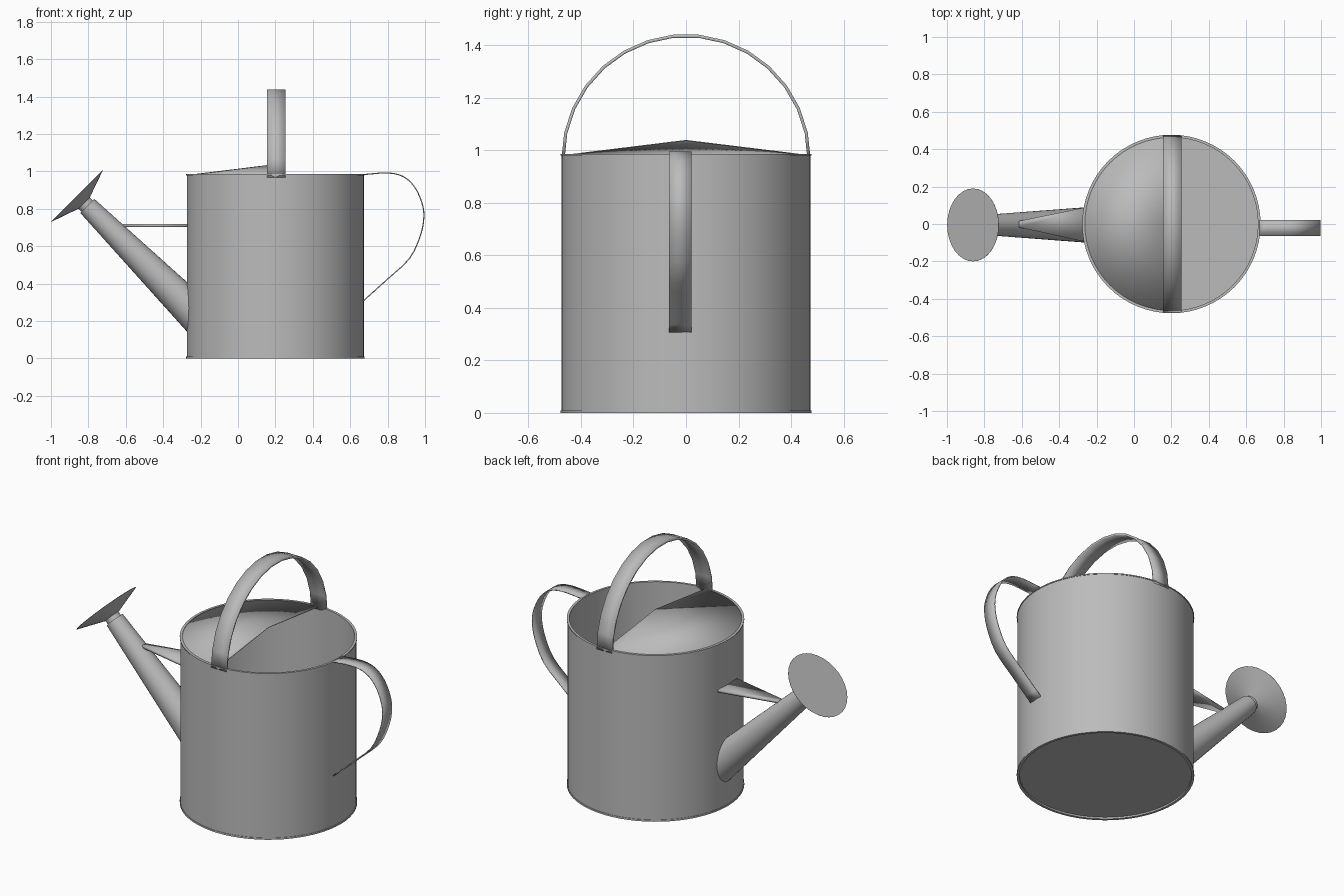
import bpy, math
from math import cos, sin, pi
from mathutils import Vector, Matrix

cube = bpy.data.objects.get("Cube")
if cube:
    bpy.data.objects.remove(cube, do_unlink=True)

metal = bpy.data.materials.new("galvanised_grey")
metal.use_nodes = True
grey = (0.5, 0.5, 0.5, 1)
metal.diffuse_color = grey
metal.node_tree.nodes["Principled BSDF"].inputs["Base Color"].default_value = grey

CX, RADIUS, TOP = 0.2, 0.475, 0.985


def add_part(name, verts, faces, thickness=0.0):
    """Make a smooth metal object, optionally thickened from a sheet."""
    mesh = bpy.data.meshes.new(name)
    mesh.from_pydata([tuple(v) for v in verts], [], faces)
    mesh.validate()
    mesh.materials.append(metal)
    obj = bpy.data.objects.new(name, mesh)
    bpy.context.collection.objects.link(obj)
    if thickness:
        mod = obj.modifiers.new("sheet", "SOLIDIFY")
        mod.thickness, mod.offset = thickness, 0
    bpy.ops.object.select_all(action="DESELECT")
    obj.select_set(True)
    bpy.context.view_layer.objects.active = obj
    bpy.ops.object.shade_smooth_by_angle(angle=math.radians(30))
    return obj


def lathe(profile, place, sides, start=0.0, sweep=2 * pi):
    """Revolve (radius, height) points; points on the axis become fans."""
    full = sweep > 6.28
    columns = sides if full else sides + 1
    verts, rows, faces = [], [], []
    for r, h in profile:
        first, count = len(verts), (columns if r > 0 else 1)
        for i in range(count):
            a = start + sweep * i / sides
            verts.append(place @ Vector((r * cos(a), r * sin(a), h)))
        rows.append([first + (i if count > 1 else 0) for i in range(columns)])
    for low, high in zip(rows, rows[1:]):
        for i in range(sides):
            j = (i + 1) % columns
            quad = [low[i], low[j], high[j], high[i]]
            faces.append(list(dict.fromkeys(quad)))
    return verts, faces


def strap(name, path, offset, thickness):
    """Flat band: the path swept sideways by the offset."""
    side = Vector(offset)
    verts = [p + s * side for p in path for s in (-1, 1)]
    faces = [(i, i + 1, i + 3, i + 2) for i in range(0, len(verts) - 2, 2)]
    return add_part(name, verts, faces, thickness)


# Open can with a recessed base and a thin rolled edge at both ends
at_body = Matrix.Translation((CX, 0, 0))
can = [(0, 0.01), (0.462, 0.01), (0.462, 0), (0.477, 0), (0.477, 0.01),
       (0.474, 0.01), (0.474, 0.979), (0.477, 0.979), (0.477, TOP),
       (0.463, TOP), (0.463, 0.02), (0, 0.02)]
add_part("can_body", *lathe(can, at_body, 64))

# Half-cone cover over the spout side
cover = [(0.465, 0.98), (0, 1.037)]
add_part("half_cover", *lathe(cover, at_body, 32, pi / 2, pi), 0.004)

# Carrying handle arching across the opening
arch = []
for i in range(16):
    a = pi * i / 15
    arch.append(Vector((0.205, 0.468 * cos(a), 0.968 + 0.468 * sin(a))))
strap("top_handle", arch, (0.05, 0, 0), 0.012)

# Rear grip: curved band from the rim to the lower wall
grip = bpy.data.curves.new("grip_path", "CURVE")
knots = [(0.67, 0.983), (0.80, 0.992), (0.885, 0.972), (0.944, 0.917),
         (0.982, 0.837), (0.994, 0.76), (0.976, 0.66), (0.917, 0.535),
         (0.80, 0.425), (0.67, 0.308)]
points = [Vector((x, -0.022, z)) for x, z in knots]
path = []
for i in range(len(points) - 1):
    p0, p1 = points[max(i - 1, 0)], points[i]
    p2, p3 = points[i + 1], points[min(i + 2, len(points) - 1)]
    for k in range(3):
        t = k / 3
        path.append(0.5 * (2 * p1 + (p2 - p0) * t
                           + (2 * p0 - 5 * p1 + 4 * p2 - p3) * t ** 2
                           + (3 * p1 - p0 - 3 * p2 + p3) * t ** 3))
path.append(points[-1])
bpy.data.curves.remove(grip)
strap("rear_grip", path, (0, 0.043, 0), 0.006)

# Tapered spout, its lower end trimmed to the curve of the can
tilt = Matrix.Rotation(-pi / 4, 4, "Y")
at_spout = Matrix.Translation((-0.805, -0.005, 0.815)) @ tilt
spout = [(0.043, 0), (0.053, 0), (0.097, -0.82)]
verts, faces = lathe(spout, at_spout, 32)
for i in range(32):
    tip, end = verts[32 + i], verts[64 + i]
    wall_x = CX - math.sqrt(0.47 ** 2 - end.y ** 2)
    verts[64 + i] = tip.lerp(end, (wall_x - tip.x) / (end.x - tip.x))
add_part("spout", verts, faces)

# Sprinkler rose: flat disc, shallow cone and short neck
at_rose = Matrix.Translation((-0.861, -0.005, 0.869)) @ tilt
rose = [(0.043, -0.085), (0.043, -0.054), (0.195, -0.001), (0.195, 0), (0, 0)]
add_part("sprinkler_rose", *lathe(rose, at_rose, 32))

# Wedge-shaped brace between can and spout
outline = [(-0.615, -0.018), (-0.27, -0.093), (-0.27, 0.087), (-0.615, 0.016)]
add_part("spout_brace", [(x, y, 0.711) for x, y in outline], [(0, 1, 2, 3)], 0.015)
